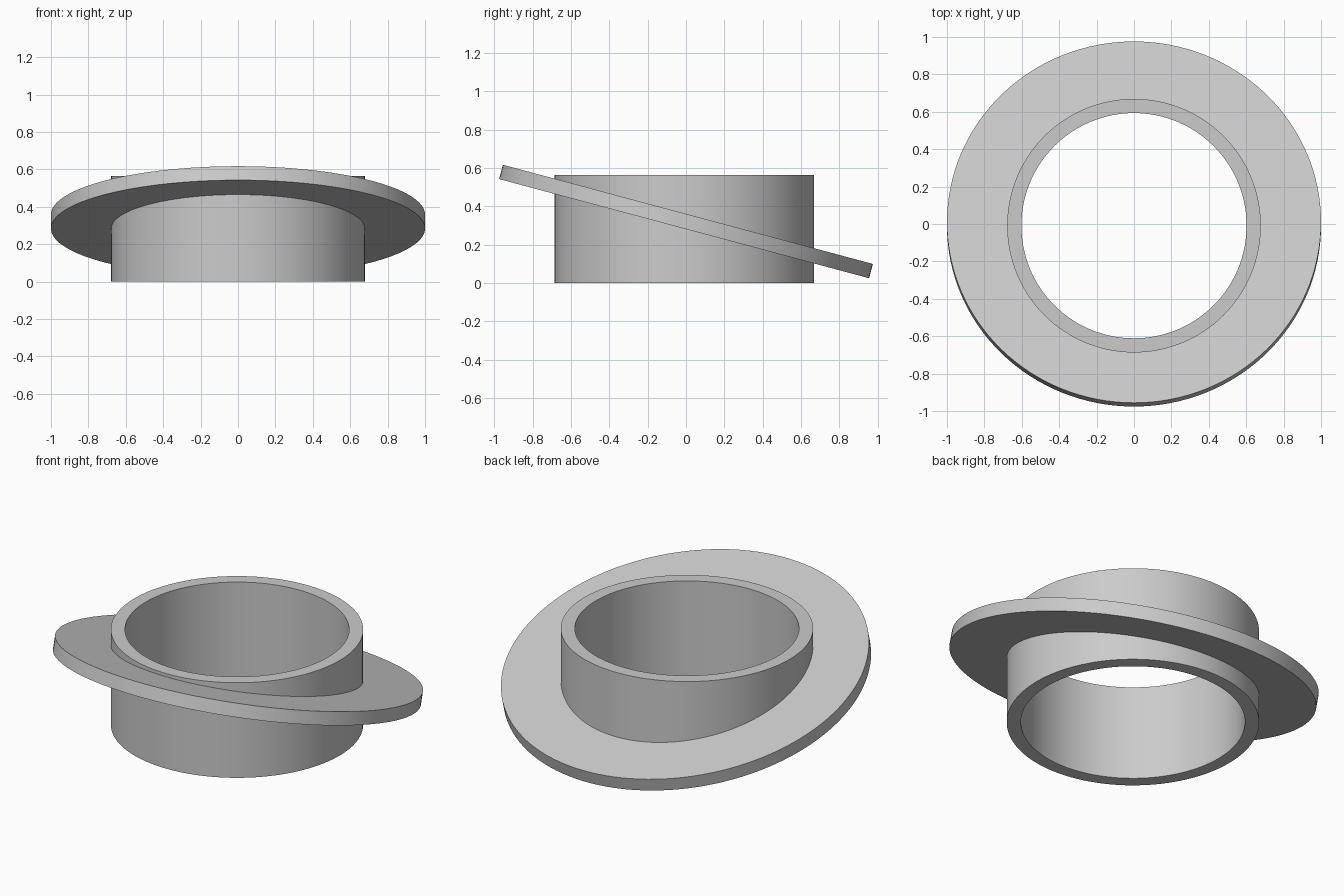
import bpy
import bmesh
import math

cube = bpy.data.objects.get("Cube")
if cube:
    bpy.data.objects.remove(cube, do_unlink=True)

SEGMENTS = 128
TILT = math.radians(-15)

grey = bpy.data.materials.new("light grey")
grey.use_nodes = True
colour = (0.6, 0.6, 0.6, 1)
grey.diffuse_color = colour
grey.node_tree.nodes["Principled BSDF"].inputs["Base Color"].default_value = colour


def ring(name, inner, outer, height, location, tilt=0):
    """Spin a rectangular section around z to make a flat-ended ring."""
    bm = bmesh.new()
    half = height / 2
    section = [(inner, -half), (outer, -half), (outer, half), (inner, half)]
    verts = [bm.verts.new((r, 0, z)) for r, z in section]
    edges = [bm.edges.new((verts[i], verts[(i + 1) % 4])) for i in range(4)]
    bmesh.ops.spin(bm, geom=verts + edges, cent=(0, 0, 0), axis=(0, 0, 1),
                   angle=math.tau, steps=SEGMENTS, use_merge=True)
    bmesh.ops.remove_doubles(bm, verts=bm.verts, dist=0.0001)
    bmesh.ops.recalc_face_normals(bm, faces=bm.faces)
    mesh = bpy.data.meshes.new(name)
    bm.to_mesh(mesh)
    bm.free()
    mesh.materials.append(grey)
    obj = bpy.data.objects.new(name, mesh)
    obj.location = location
    obj.rotation_euler.x = tilt
    bpy.context.collection.objects.link(obj)
    bpy.ops.object.select_all(action="DESELECT")
    obj.select_set(True)
    bpy.context.view_layer.objects.active = obj
    bpy.ops.object.shade_smooth_by_angle(angle=math.radians(30))
    return obj


# Upright open sleeve
ring("sleeve", 0.602, 0.678, 0.564, (0, -0.009, 0.282))

# Tilted flange; its hole edge is buried in the sleeve wall
ring("flange", 0.65, 1.0, 0.077, (0, 0, 0.321), TILT)
